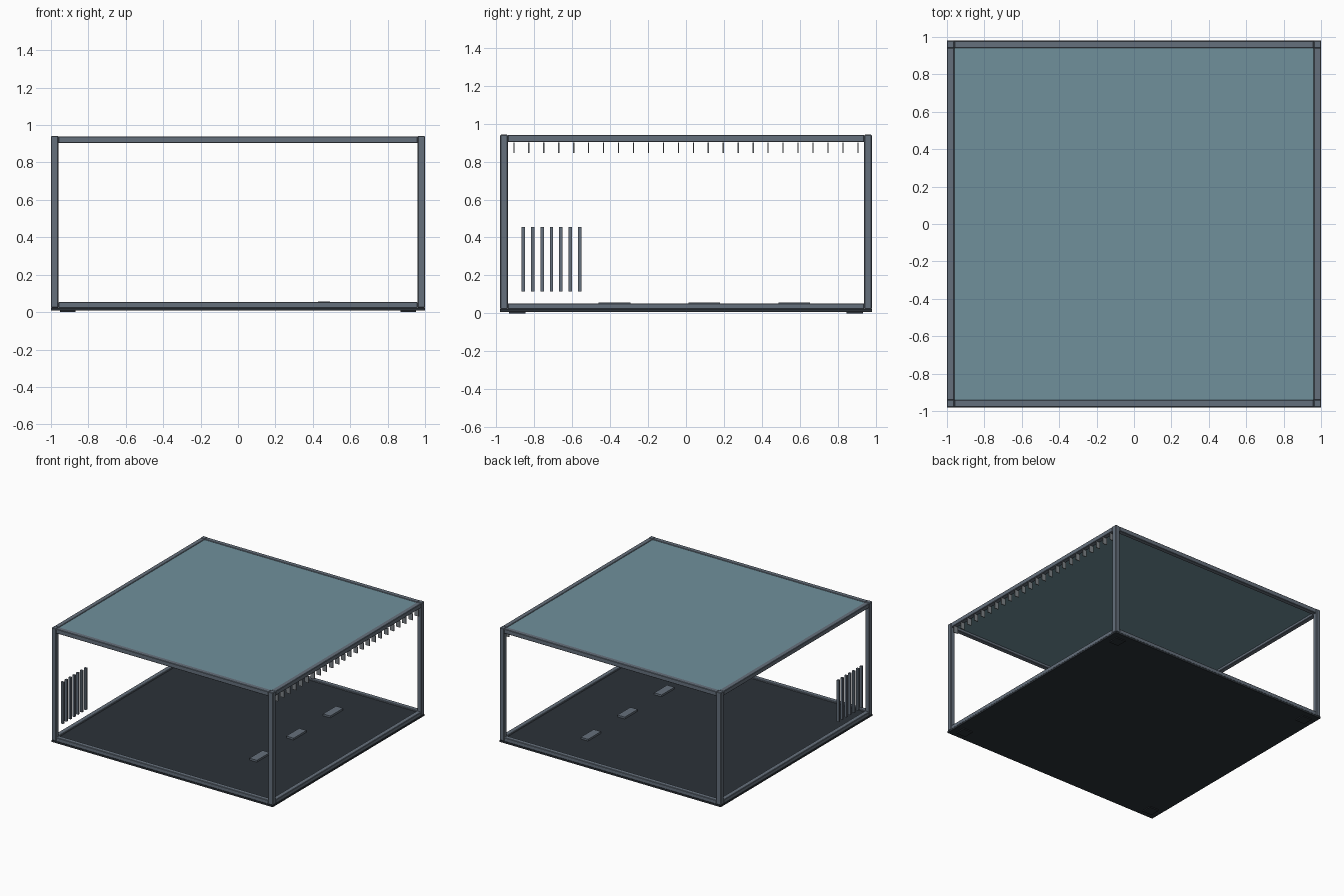
import bpy
import bmesh
from mathutils import Matrix, Vector

cube = bpy.data.objects.get("Cube")
if cube:
    bpy.data.objects.remove(cube, do_unlink=True)


def material(name, rgb, roughness=0.6):
    mat = bpy.data.materials.new(name)
    mat.use_nodes = True
    mat.diffuse_color = (*rgb, 1)
    node = mat.node_tree.nodes["Principled BSDF"]
    node.inputs["Base Color"].default_value = (*rgb, 1)
    node.inputs["Roughness"].default_value = roughness
    return mat


frame_grey = material("blue grey metal", (0.13, 0.16, 0.20))
floor_dark = material("dark slate", (0.025, 0.032, 0.04))
roof_teal = material("muted teal", (0.16, 0.28, 0.33))
steel = material("light steel", (0.21, 0.23, 0.25))


def boxes(name, mat, centres, size, bevel=0):
    """One object made of equal boxes at the given centres."""
    bm = bmesh.new()
    for centre in centres:
        matrix = Matrix.Translation(Vector(centre)) @ Matrix.Diagonal((*size, 1))
        bmesh.ops.create_cube(bm, size=1, matrix=matrix)
    mesh = bpy.data.meshes.new(name)
    bm.to_mesh(mesh)
    bm.free()
    mesh.materials.append(mat)
    obj = bpy.data.objects.new(name, mesh)
    bpy.context.collection.objects.link(obj)
    if bevel:
        mod = obj.modifiers.new("soft edges", "BEVEL")
        mod.width = bevel
        mod.segments = 1
    return obj


HALF_X, HALF_Y, BEAM = 1.0, 0.98, 0.04
POST_X, POST_Y = HALF_X - BEAM / 2, HALF_Y - BEAM / 2
SIDES = (-1, 1)
corners = [(sx, sy) for sx in SIDES for sy in SIDES]

# Base slab, raised inner floor and feet
boxes("base_slab", floor_dark, [(0, 0, 0.015)], (2 * HALF_X, 2 * HALF_Y, 0.014))
boxes("floor_panel", floor_dark, [(0, 0, 0.031)], (1.92, 1.88, 0.022))
boxes("feet", floor_dark, [(sx * 0.91, sy * 0.89, 0.005) for sx, sy in corners],
      (0.085, 0.085, 0.01))

# Corner posts
boxes("corner_posts", frame_grey, [(sx * POST_X, sy * POST_Y, 0.482) for sx, sy in corners],
      (BEAM, BEAM, 0.92), 0.004)

# Lower and upper rails
for level, z, height in (("lower", 0.037, 0.032), ("upper", 0.922, 0.036)):
    boxes(level + "_cross_rails", frame_grey, [(0, s * POST_Y, z) for s in SIDES],
          (2 * HALF_X - 2 * BEAM, BEAM - 0.002, height), 0.003)
    boxes(level + "_side_rails", frame_grey, [(s * POST_X, 0, z) for s in SIDES],
          (BEAM - 0.002, 2 * HALF_Y - 2 * BEAM, height), 0.003)

# Roof panel set between the upper rails
boxes("roof_panel", roof_teal, [(0, 0, 0.93)], (1.92, 1.88, 0.012))

# Hanging tabs under the left upper rail
boxes("hanging_tabs", steel, [(POST_X, -0.908 + i * 0.0789, 0.873) for i in range(24)],
      (0.036, 0.006, 0.055))

# Upright vent slats on the right side
boxes("vent_slats", frame_grey, [(-0.985, -0.858 + i * 0.0495, 0.286) for i in range(7)],
      (0.02, 0.018, 0.34))

# Floor plates in a row
boxes("floor_plates", frame_grey, [(0.46, 0.097 + i * 0.474, 0.049) for i in (-1, 0, 1)],
      (0.066, 0.167, 0.016))
